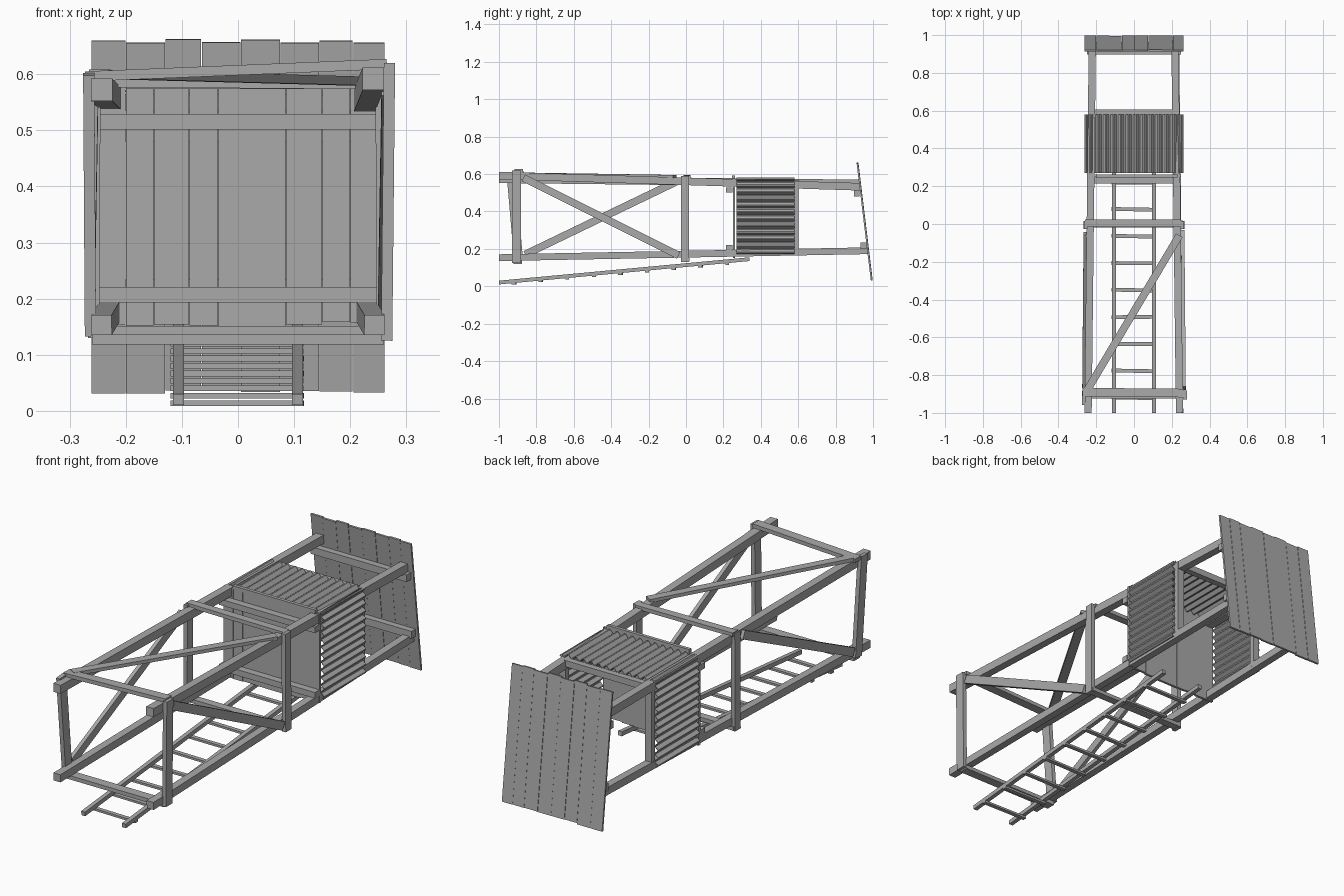
import bpy, math, random
from mathutils import Vector, Matrix

random.seed(4)
cube = bpy.data.objects.get("Cube")
if cube:
    bpy.data.objects.remove(cube)

wood = bpy.data.materials.new("weathered_grey")
wood.use_nodes = True
GREY = (0.4, 0.4, 0.4, 1)
wood.diffuse_color = GREY
wood.node_tree.nodes["Principled BSDF"].inputs["Base Color"].default_value = GREY


def make(name, verts, faces):
    mesh = bpy.data.meshes.new(name)
    mesh.from_pydata(verts, [], faces)
    mesh.materials.append(wood)
    obj = bpy.data.objects.new(name, mesh)
    bpy.context.collection.objects.link(obj)
    return obj


def beam(name, start, end, width, depth, normal=(0, 0, 1)):
    """Square-cut timber from start to end; depth runs along normal."""
    a, b = Vector(start), Vector(end)
    along = (b - a).normalized()
    side = along.cross(Vector(normal)).normalized()
    up = side.cross(along)
    ring = [side * sx * width / 2 + up * sz * depth / 2
            for sx, sz in ((-1, -1), (1, -1), (1, 1), (-1, 1))]
    verts = [p + r for p in (a, b) for r in ring]
    faces = [(3, 2, 1, 0), (4, 5, 6, 7)]
    faces += [(i, (i + 1) % 4, (i + 1) % 4 + 4, i + 4) for i in range(4)]
    return make(name, verts, faces)


def corrugated(name, origin, across, length, outward, waves=11):
    """Wavy wall sheet with a little thickness."""
    o, a, l, n = (Vector(v) for v in (origin, across, length, outward))
    steps = waves * 6
    verts, faces = [], []
    for i in range(steps + 1):
        wave = 0.009 * math.sin(i * math.pi / 3)
        p = o + a * (i / steps) + n * wave
        verts += [p, p + l, p + l + n * 0.004, p + n * 0.004]
    for i in range(steps):
        k = i * 4
        faces += [(k + j, k + (j + 1) % 4, k + 4 + (j + 1) % 4, k + 4 + j) for j in range(4)]
    faces += [(3, 2, 1, 0), tuple(steps * 4 + j for j in range(4))]
    obj = make(name, verts, faces)
    bpy.context.view_layer.objects.active = obj
    obj.select_set(True)
    bpy.ops.object.mode_set(mode='EDIT')
    bpy.ops.mesh.select_all(action='SELECT')
    bpy.ops.mesh.normals_make_consistent(inside=False)
    bpy.ops.object.mode_set(mode='OBJECT')
    obj.select_set(False)


# Four tapering legs
beam("leg_upper_right", (-0.243, -1, 0.572), (-0.221, 0.93, 0.55), 0.038, 0.04)
beam("leg_upper_left", (0.241, -1, 0.592), (0.217, 0.93, 0.532), 0.038, 0.04)
beam("leg_lower_right", (-0.243, -1, 0.153), (-0.221, 0.97, 0.19), 0.036, 0.036)
beam("leg_lower_left", (0.243, -1, 0.153), (0.221, 0.97, 0.19), 0.036, 0.036)

# Frames around the legs: foot and middle
beam("foot_post_left", (0.265, -0.905, 0.125), (0.27, -0.905, 0.62), 0.048, 0.02, (1, 0, 0))
beam("foot_post_right", (-0.263, -0.895, 0.135), (-0.266, -0.935, 0.6), 0.048, 0.02, (1, 0, 0))
beam("foot_rail_upper", (-0.272, -0.89, 0.596), (0.265, -0.895, 0.618), 0.045, 0.018)
beam("foot_rail_lower", (-0.26, -0.9, 0.127), (0.26, -0.9, 0.127), 0.045, 0.018)
for sx, side in ((1, "left"), (-1, "right")):
    beam("middle_post_" + side, (sx * 0.257, -0.005, 0.13), (sx * 0.255, -0.005, 0.59),
         0.042, 0.02, (1, 0, 0))
beam("middle_rail_upper", (-0.26, 0.005, 0.586), (0.25, 0.005, 0.582), 0.038, 0.018)
beam("middle_rail_lower", (-0.26, 0, 0.142), (0.26, 0, 0.142), 0.038, 0.018)

# Diagonal braces
beam("brace_left", (0.265, -0.87, 0.58), (0.258, -0.04, 0.165), 0.04, 0.018, (1, 0, 0))
beam("brace_right", (-0.265, -0.86, 0.17), (-0.258, -0.05, 0.56), 0.04, 0.018, (1, 0, 0))
beam("brace_upper", (-0.248, -0.88, 0.6), (0.24, -0.06, 0.587), 0.04, 0.016)

# Cabin floor: planks on two joists
edges = [-0.25, -0.2, -0.15, -0.087, -0.035, 0.085, 0.15, 0.2, 0.25]
for x0, x1 in zip(edges, edges[1:]):
    x = (x0 + x1) / 2
    low = 0.155 + random.uniform(-0.004, 0.004)
    beam("floor_plank", (x, 0.256, low), (x, 0.256, 0.578), x1 - x0 - 0.001, 0.012, (0, 1, 0))
for z in (0.515, 0.207):
    beam("floor_joist", (-0.25, 0.232, z), (0.25, 0.232, z), 0.034, 0.028)
beam("floor_edge_strip", (-0.2, 0.254, 0.583), (0.23, 0.254, 0.583), 0.016, 0.018)

# Corrugated cabin walls, open on the ladder side
corrugated("wall_left", (0.249, 0.27, 0.172), (0, 0, 0.395), (0, 0.31, 0), (1, 0, 0))
corrugated("wall_right", (-0.249, 0.27, 0.172), (0, 0, 0.395), (0, 0.31, 0), (-1, 0, 0))
corrugated("wall_back", (-0.238, 0.27, 0.57), (0.476, 0, 0), (0, 0.31, 0), (0, 0, 1), 12)

# Handrails at the top of the walls
for sx, side in ((1, "left"), (-1, "right")):
    beam("handrail_" + side, (sx * 0.224, 0.588, 0.18), (sx * 0.224, 0.588, 0.56),
         0.026, 0.034, (1, 0, 0))
beam("handrail_back", (-0.21, 0.592, 0.55), (0.21, 0.592, 0.55), 0.03, 0.03)

# Roof: sloping planks with uneven ends on two purlins
edges = [-0.262, -0.2, -0.13, -0.065, 0.005, 0.075, 0.145, 0.205, 0.262]
top, bottom = Vector((0, 0.917, 0.66)), Vector((0, 0.993, 0.033))
slope = (top - bottom).normalized()
for x0, x1 in zip(edges, edges[1:]):
    shift = Vector(((x0 + x1) / 2, random.uniform(-0.001, 0.001), 0))
    beam("roof_plank", bottom + shift + slope * random.uniform(-0.003, 0.004),
         top + shift + slope * random.uniform(-0.005, 0.004), x1 - x0 - 0.001, 0.009, (0, 1, 0))
beam("purlin_upper", (-0.25, 0.913, 0.497), (0.25, 0.913, 0.497), 0.03, 0.034)
beam("purlin_lower", (-0.25, 0.949, 0.217), (0.25, 0.949, 0.217), 0.03, 0.034)

# Ladder leaning on the lower side
foot, head = Vector((0, -1, 0.02)), Vector((0, 0.34, 0.145))
for sx in (-1, 1):
    shift = Vector((sx * 0.106, 0, 0))
    beam("ladder_rail", foot + shift, head + shift, 0.02, 0.02)
for i in range(9):
    y = -0.92 + i * 0.1425
    p = foot.lerp(head, (y + 1) / 1.34) - Vector((0, 0, 0.014))
    tilt = random.uniform(-0.003, 0.003)
    beam("ladder_rung", p + Vector((-0.12, tilt, 0)), p + Vector((0.117, -tilt, 0)), 0.02, 0.01)
